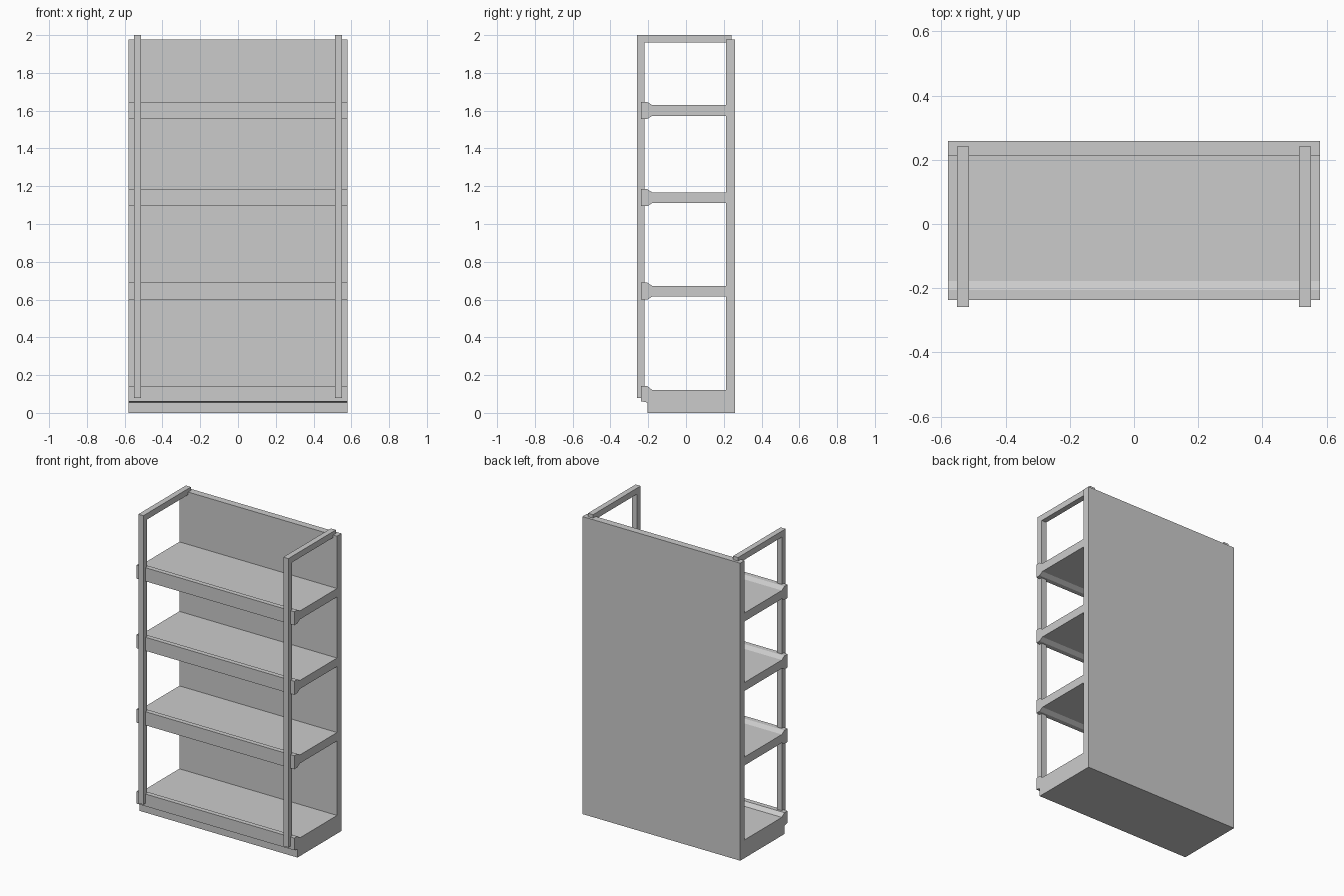
import bpy
import bmesh

cube = bpy.data.objects.get("Cube")
if cube:
    bpy.data.objects.remove(cube, do_unlink=True)

GREY = (0.6, 0.6, 0.6, 1.0)
grey = bpy.data.materials.new("light grey")
grey.use_nodes = True
grey.diffuse_color = GREY
grey.node_tree.nodes["Principled BSDF"].inputs["Base Color"].default_value = GREY

HALF_WIDTH = 0.58
BACK = 0.259
PANEL_FRONT = 0.212
LIP_FRONT = -0.237


def extrude_profile(name, profile, x0, x1):
    """Sweep a side profile of (y, z) points along x."""
    bm = bmesh.new()
    face = bm.faces.new([bm.verts.new((x0, y, z)) for y, z in profile])
    swept = bmesh.ops.extrude_face_region(bm, geom=[face])["geom"]
    verts = [v for v in swept if isinstance(v, bmesh.types.BMVert)]
    bmesh.ops.translate(bm, verts=verts, vec=(x1 - x0, 0, 0))
    bmesh.ops.recalc_face_normals(bm, faces=bm.faces)
    mesh = bpy.data.meshes.new(name)
    bm.to_mesh(mesh)
    bm.free()
    mesh.materials.append(grey)
    obj = bpy.data.objects.new(name, mesh)
    bpy.context.collection.objects.link(obj)
    return obj


# Back panel
extrude_profile("back_panel", [(PANEL_FRONT, 0), (BACK, 0), (BACK, 1.977),
                               (PANEL_FRONT, 1.977)], -HALF_WIDTH, HALF_WIDTH)

# Plinth with its raised front lip
extrude_profile("base", [(-0.204, 0), (PANEL_FRONT, 0), (PANEL_FRONT, 0.121),
                         (-0.178, 0.121), (-0.205, 0.142), (LIP_FRONT, 0.142),
                         (LIP_FRONT, 0.061), (-0.204, 0.055)],
                -HALF_WIDTH, HALF_WIDTH)

# Shelves with a thickened, chamfered front lip
for name, z in (("lower", 0.644), ("middle", 1.139), ("upper", 1.601)):
    upper = [(PANEL_FRONT, 0.028), (-0.178, 0.028), (-0.205, 0.045), (LIP_FRONT, 0.045)]
    lower = [(y, -h) for y, h in reversed(upper)]
    extrude_profile(name + "_shelf", [(y, z + h) for y, h in upper + lower],
                    -HALF_WIDTH, HALF_WIDTH)

# Side frames: front post joined to a top rail
frame = [(-BACK, 0.08), (-0.219, 0.08), (-0.219, 1.96), (0.241, 1.96),
         (0.241, 2.0), (-BACK, 2.0)]
for side, x in (("left", 0.533), ("right", -0.533)):
    extrude_profile(side + "_frame", frame, x - 0.0185, x + 0.0185)
